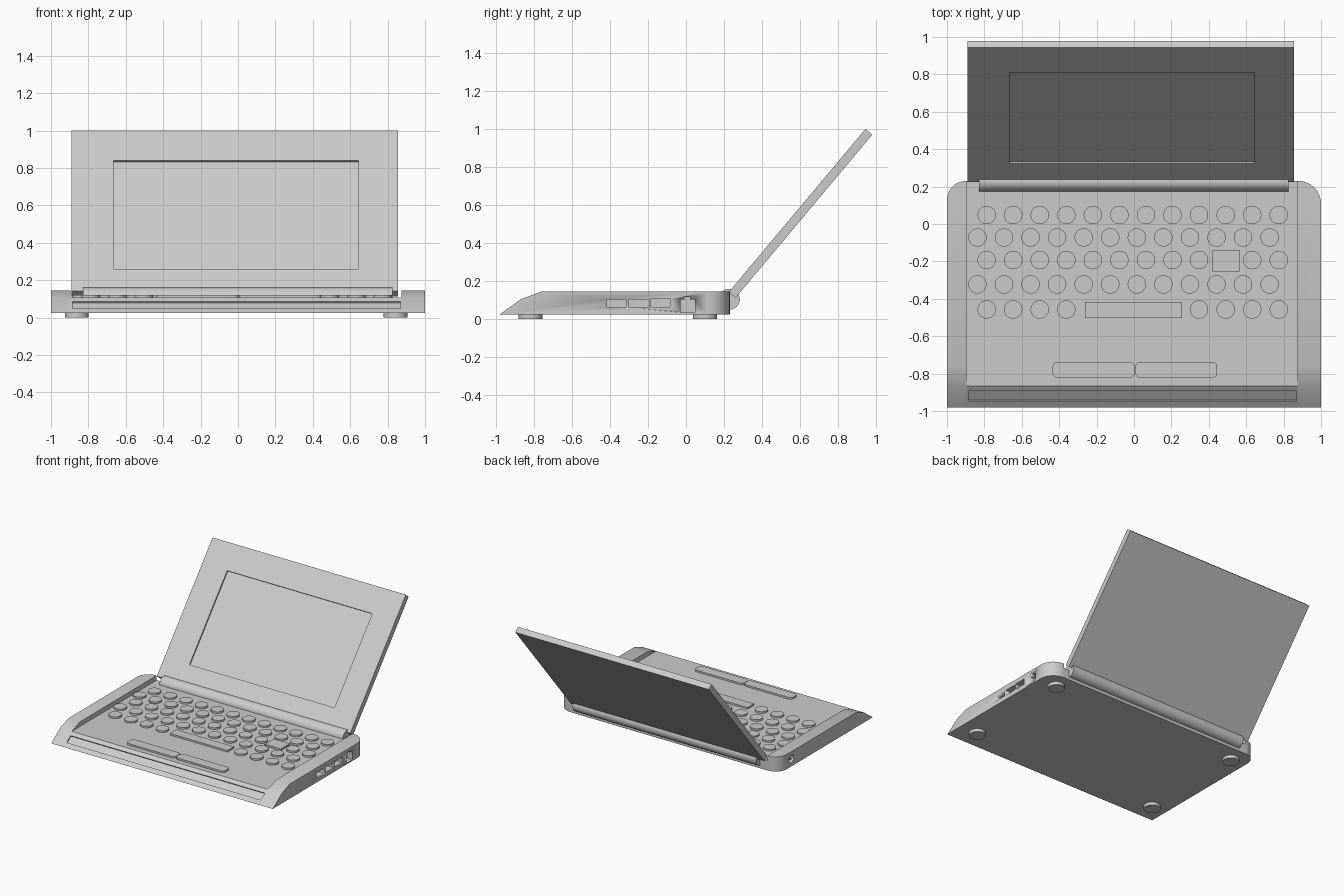
import bpy, bmesh, math
from mathutils import Vector

old = bpy.data.objects.get("Cube")
if old:
    bpy.data.objects.remove(old, do_unlink=True)

GREY = (0.6, 0.6, 0.6, 1.0)
mat = bpy.data.materials.new("light grey plastic")
mat.use_nodes = True
mat.diffuse_color = GREY
mat.node_tree.nodes["Principled BSDF"].inputs["Base Color"].default_value = GREY

FLOOR = 0.107      # height of the keyboard deck
KEY_H = 0.014      # key height above the deck
X0, X1 = -0.895, 0.875   # deck limits between the side walls


def finish(name, bm, smooth=True):
    bmesh.ops.recalc_face_normals(bm, faces=bm.faces)
    me = bpy.data.meshes.new(name)
    bm.to_mesh(me)
    bm.free()
    me.materials.append(mat)
    ob = bpy.data.objects.new(name, me)
    bpy.context.collection.objects.link(ob)
    if smooth:
        activate(ob)
        bpy.ops.object.shade_smooth_by_angle(angle=math.radians(30))
    return ob


def activate(ob):
    bpy.ops.object.select_all(action='DESELECT')
    ob.select_set(True)
    bpy.context.view_layer.objects.active = ob


def prism(name, points, offset, bevels=(), smooth=True):
    """Extrude a planar outline; bevels = [(edge test, radius)]."""
    bm = bmesh.new()
    face = bm.faces.new([bm.verts.new(p) for p in points])
    ext = bmesh.ops.extrude_face_region(bm, geom=[face])
    bmesh.ops.translate(bm, vec=offset,
                        verts=[v for v in ext["geom"] if isinstance(v, bmesh.types.BMVert)])
    for test, radius in bevels:
        edges = [e for e in bm.edges if test(e.verts[0].co, e.verts[1].co)]
        bmesh.ops.bevel(bm, geom=edges, offset=radius, segments=10, profile=0.5,
                        affect='EDGES', clamp_overlap=True)
    return finish(name, bm, smooth)


def box(name, x, y, z, bevels=()):
    pts = [(x[0], y[0], z[0]), (x[1], y[0], z[0]), (x[1], y[1], z[0]), (x[0], y[1], z[0])]
    return prism(name, pts, (0, 0, z[1] - z[0]), bevels)


def cylinder(name, centre, radius, depth, axis='Z', sides=32):
    bm = bmesh.new()
    bmesh.ops.create_cone(bm, cap_ends=True, segments=sides, radius1=radius,
                          radius2=radius, depth=depth)
    quat = Vector({'X': (1, 0, 0), 'Z': (0, 0, 1)}[axis]).to_track_quat('Z', 'Y')
    bmesh.ops.rotate(bm, verts=bm.verts, cent=(0, 0, 0), matrix=quat.to_matrix())
    bmesh.ops.translate(bm, verts=bm.verts, vec=centre)
    return finish(name, bm)


def cut(target, cutter):
    mod = target.modifiers.new("recess", 'BOOLEAN')
    mod.operation, mod.solver, mod.object = 'DIFFERENCE', 'EXACT', cutter
    activate(target)
    bpy.ops.object.modifier_apply(modifier=mod.name)
    bpy.data.objects.remove(cutter, do_unlink=True)


def tilted_cutter(name, x, a, b, normal, depth):
    """Box sunk below the sloped line a-b, each given as (y, z)."""
    n = Vector(normal).normalized()
    a, b = Vector(a), Vector(b)
    ring = [a + n * 0.03, b + n * 0.03, b - n * depth, a - n * depth]
    return prism(name, [(x[0], p.x, p.y) for p in ring], (x[1] - x[0], 0, 0), smooth=False)


# Deck with a sloped front lip and a long shallow groove in it
deck_profile = [(-0.98, 0.025), (-0.865, FLOOR), (0.23, FLOOR), (0.23, 0.025)]
deck = prism("keyboard_deck", [(X0, y, z) for y, z in deck_profile], (X1 - X0, 0, 0))
slope = Vector((0.115, FLOOR - 0.025))
low = Vector((-0.98, 0.025))
cut(deck, tilted_cutter("groove_cutter", (-0.885, 0.868), low + slope * 0.30,
                        low + slope * 0.75, (-slope.y, slope.x), 0.01))

# Raised side walls with rounded rear corners
wall_profile = [(-0.98, 0.025), (-0.865, FLOOR), (-0.76, 0.145), (0.23, 0.145), (0.23, 0.025)]
walls = {}
for name, inner, outer in (("right_wall", X0, -1.0), ("left_wall", X1, 1.0)):
    corner = lambda a, b, o=outer: all(abs(p.x - o) < 1e-4 and abs(p.y - 0.23) < 1e-4 for p in (a, b))
    walls[name] = prism(name, [(inner, y, z) for y, z in wall_profile],
                        (outer - inner, 0, 0), [(corner, abs(outer - inner) * 0.97)])

# Sockets on the left side: three flat ones and a notched network socket
for y, z in (((-0.415, -0.315), (0.062, 0.103)), ((-0.30, -0.195), (0.062, 0.103)),
             ((-0.185, -0.085), (0.063, 0.108)), ((-0.03, 0.048), (0.035, 0.105)),
             ((-0.008, 0.022), (0.09, 0.118))):
    cut(walls["left_wall"], box("socket_cutter", (0.95, 1.05), y, z))

# Round power jack on the right side
cut(walls["right_wall"], cylinder("jack_cutter", (-1.0, 0.07, 0.085), 0.03, 0.1, 'X'))
cylinder("power_jack_pin", (-0.97, 0.07, 0.085), 0.01, 0.045, 'X', 16)

# Hinge barrel
cylinder("hinge", (-0.0025, 0.228, 0.105), 0.055, 1.655, 'X', 48)

# Lid, leaning back, with a recessed display
bottom, top = Vector((0.225, 0.143)), Vector((0.943, 1.0))
along = top - bottom
front = Vector((-along.y, along.x)).normalized()
back = front * -0.047
lid_profile = [bottom, top, top + back, bottom + back]
lid = prism("lid", [(-0.89, p.x, p.y) for p in lid_profile], (1.745, 0, 0), smooth=False)
cut(lid, tilted_cutter("display_cutter", (-0.665, 0.645), bottom + along * 0.136,
                       bottom + along * 0.814, front, 0.012))

# Round keys, laid out in staggered rows: (y, first x, columns used)
rows = [(0.048, -0.788, range(12)),
        (-0.072, -0.837, range(12)),
        (-0.193, -0.788, [0, 1, 2, 3, 4, 5, 6, 7, 8, 10, 11]),
        (-0.323, -0.837, range(12)),
        (-0.457, -0.788, [0, 1, 2, 3, 8, 9, 10, 11])]
for r, (y, start, columns) in enumerate(rows):
    for c in columns:
        cylinder(f"key_{r + 1}_{c + 1}", (start + c * 0.142, y, FLOOR + KEY_H / 2 - 0.002),
                 0.049, KEY_H + 0.004)

# Rectangular keys
key_z = (FLOOR - 0.004, FLOOR + KEY_H)
box("enter_key", (0.42, 0.565), (-0.255, -0.138), key_z)
box("space_bar", (-0.262, 0.257), (-0.502, -0.418), key_z)

# Pair of pointer buttons with rounded corners
upright = lambda a, b: abs(a.z - b.z) > 0.005
for name, x in (("pointer_button_right", (-0.435, 0.003)), ("pointer_button_left", (0.007, 0.445))):
    box(name, x, (-0.822, -0.738), key_z, [(upright, 0.025)])

# Feet
for name, x in (("right", -0.863), ("left", 0.842)):
    for place, y in (("front", -0.818), ("rear", 0.10)):
        cylinder(f"{place}_{name}_foot", (x, y, 0.015), 0.063, 0.03)
